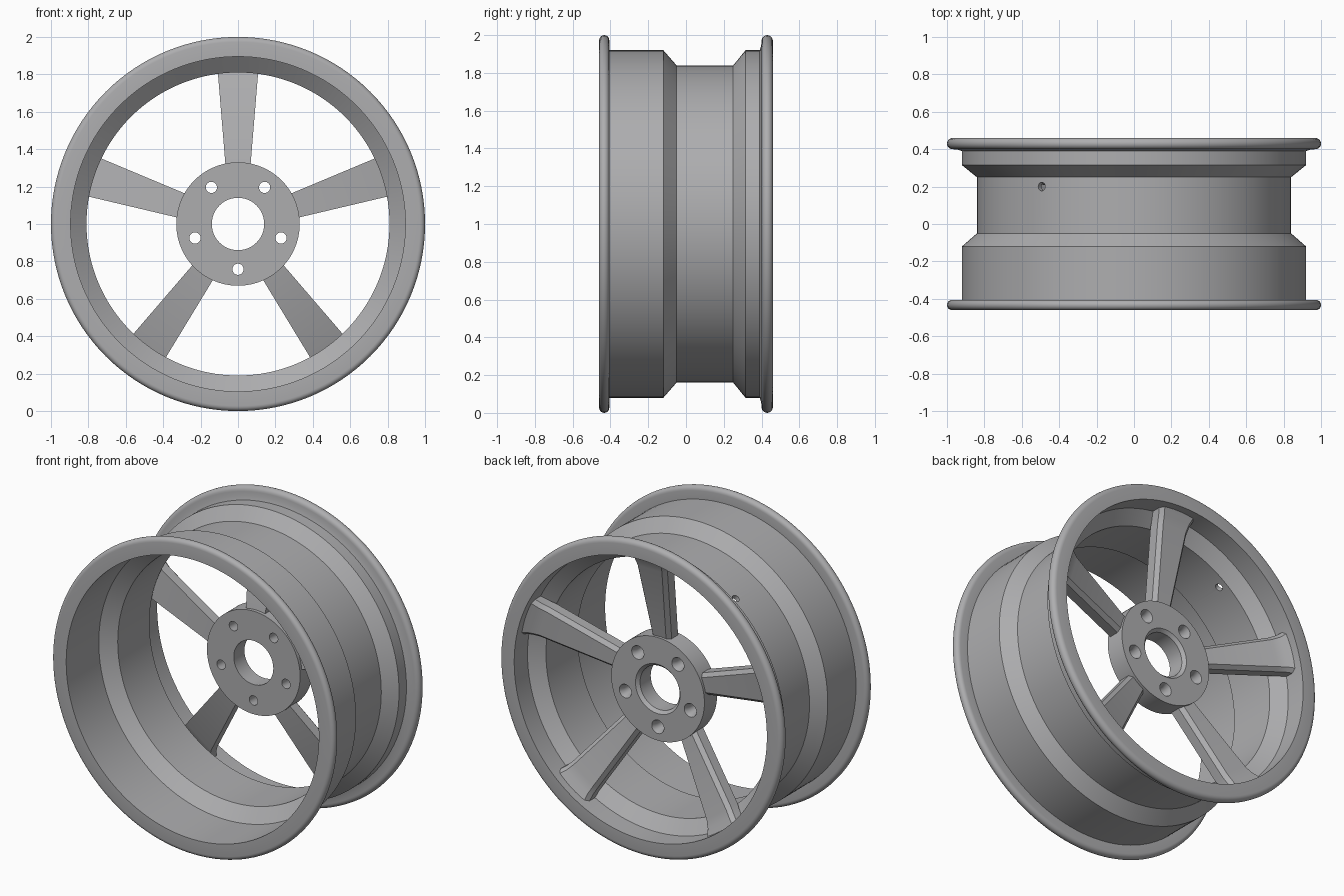
import bpy, bmesh, math
from mathutils import Matrix, Vector

cube = bpy.data.objects.get("Cube")
if cube:
    bpy.data.objects.remove(cube, do_unlink=True)

CENTRE = Vector((0, 0, 1))
metal = bpy.data.materials.new("grey_metal")
metal.use_nodes = True
metal.diffuse_color = (0.42, 0.42, 0.43, 1)
metal.node_tree.nodes["Principled BSDF"].inputs["Base Color"].default_value = metal.diffuse_color


def make_object(name, bm):
    bmesh.ops.recalc_face_normals(bm, faces=bm.faces)
    mesh = bpy.data.meshes.new(name)
    bm.to_mesh(mesh)
    bm.free()
    mesh.materials.append(metal)
    obj = bpy.data.objects.new(name, mesh)
    obj.location = CENTRE
    bpy.context.collection.objects.link(obj)
    return obj


def lathe(name, profile, steps, matrix=Matrix()):
    """Spin a closed (radius, y) profile around the wheel axis."""
    bm = bmesh.new()
    verts = [bm.verts.new((r, y, 0)) for r, y in profile]
    edges = [bm.edges.new((a, b)) for a, b in zip(verts, verts[1:] + verts[:1])]
    bmesh.ops.spin(bm, geom=verts + edges, cent=(0, 0, 0), axis=(0, 1, 0),
                   angle=math.tau, steps=steps, use_merge=True)
    bmesh.ops.remove_doubles(bm, verts=bm.verts, dist=1e-5)
    bm.transform(matrix)
    return make_object(name, bm)


def cut(target, cutter):
    cutter.hide_render = True
    mod = target.modifiers.new("cut", "BOOLEAN")
    mod.object, mod.operation, mod.solver = cutter, "DIFFERENCE", "EXACT"
    bpy.context.view_layer.objects.active = target
    bpy.ops.object.modifier_apply(modifier=mod.name)
    bpy.data.objects.remove(cutter, do_unlink=True)


def smooth(obj):
    bpy.ops.object.select_all(action="DESELECT")
    obj.select_set(True)
    bpy.context.view_layer.objects.active = obj
    bpy.ops.object.shade_smooth_by_angle(angle=math.radians(25))


def arc(r, y, radius, start, end, count=6):
    """Rounded corner points for a profile."""
    angles = [math.radians(start + (end - start) * i / count) for i in range(count + 1)]
    return [(r + radius * math.cos(a), y + radius * math.sin(a)) for a in angles]


# Rim: rounded flanges, drop centre and thin wall in one profile
outer = (arc(0.973, -0.433, 0.027, -90, 90, 10)
         + [(0.92, -0.406), (0.92, -0.12), (0.84, -0.05), (0.84, 0.25),
            (0.92, 0.315), (0.92, 0.39), (0.945, 0.398)]
         + arc(0.97, 0.43, 0.03, -90, 90, 10))
inner = [(0.895, 0.46), (0.895, 0.325), (0.81, 0.26),
         (0.81, -0.06), (0.895, -0.13), (0.895, -0.46)]
rim = lathe("rim", outer + inner, 128)

# Valve hole through the drop centre, between two spokes
bore = [(0, -0.1), (0.023, -0.1), (0.023, 0.1), (0, 0.1)]
valve_turn = Matrix.Rotation(math.radians(-36), 4, "Y")
valve_place = valve_turn @ Matrix.Translation((0, 0.2, 0.83)) @ Matrix.Rotation(math.pi / 2, 4, "X")
cut(rim, lathe("valve_cutter", bore, 24, valve_place))
smooth(rim)

# Hub disc with a chamfered centre bore
hub = lathe("hub", [(0.14, 0.157), (0.33, 0.157), (0.33, 0.285), (0.158, 0.285),
                    (0.14, 0.265)], 96)

# Five bolt holes with conical seats on the outer face
bolt = [(0, 0.1), (0.03, 0.1), (0.03, 0.25), (0.045, 0.29), (0.045, 0.35), (0, 0.35)]
for i in range(5):
    turn = Matrix.Rotation(math.tau * i / 5, 4, "Y")
    cut(hub, lathe("bolt_cutter", bolt, 32, turn @ Matrix.Translation((0, 0, -0.242))))
smooth(hub)

# Spokes: tapered, chamfered on the outer face, flaring where they meet the rim
# Stations are (radius, half width, inner face y, outer face y)
stations = [(0.315, 0.067, 0.175, 0.265), (0.80, 0.107, 0.275, 0.365),
            (0.85, 0.115, 0.30, 0.385), (0.905, 0.135, 0.335, 0.415)]
for i in range(5):
    bm = bmesh.new()
    rings = []
    for r, w, front, back in stations:
        half = [(w, front), (w, back - 0.025), (w - 0.022, back)]
        section = half + [(-x, y) for x, y in reversed(half)]
        rings.append([bm.verts.new((x, y, r)) for x, y in section])
    for a, b in zip(rings, rings[1:]):
        for k in range(len(a)):
            n = (k + 1) % len(a)
            bm.faces.new((a[k], a[n], b[n], b[k]))
    bm.faces.new(rings[0])
    bm.faces.new(rings[-1])
    bm.transform(Matrix.Rotation(math.tau * i / 5, 4, "Y"))
    smooth(make_object(f"spoke_{i + 1}", bm))
